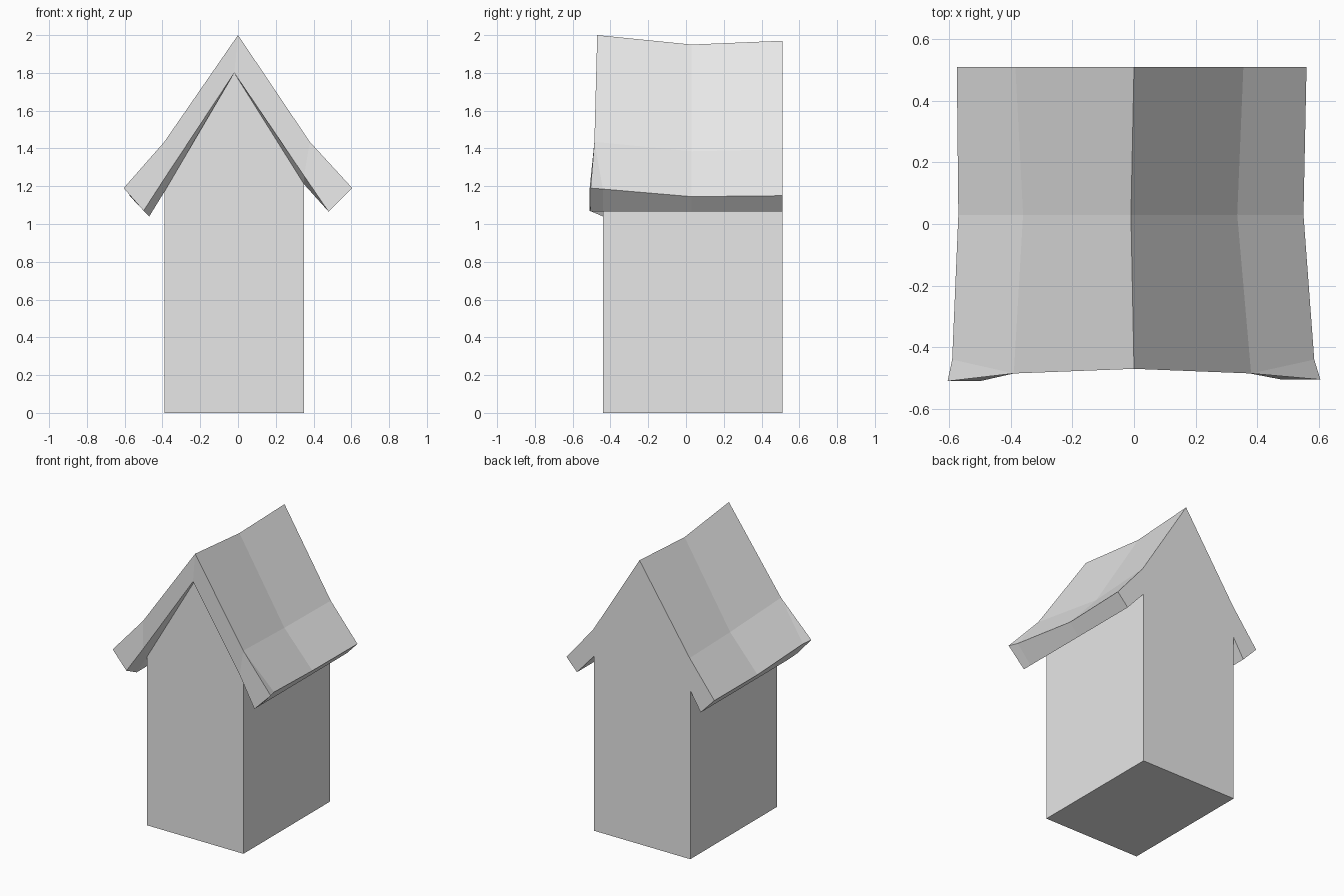
import bpy
import bmesh

default_cube = bpy.data.objects.get("Cube")
if default_cube:
    bpy.data.objects.remove(default_cube, do_unlink=True)

# One plain grey for the whole house
grey = bpy.data.materials.new("plain_grey")
grey.use_nodes = True
colour = (0.8, 0.8, 0.8, 1)
grey.diffuse_color = colour
grey.node_tree.nodes["Principled BSDF"].inputs["Base Color"].default_value = colour


def finish(bm, name):
    """Turn a bmesh into a flat-shaded object."""
    bmesh.ops.remove_doubles(bm, verts=bm.verts[:], dist=0.0005)
    mesh = bpy.data.meshes.new(name)
    bm.to_mesh(mesh)
    bm.free()
    mesh.materials.append(grey)
    obj = bpy.data.objects.new(name, mesh)
    bpy.context.scene.collection.objects.link(obj)
    return obj


# Shared gable outline, where the walls meet the underside of the roof
left_x, right_x = -0.39, 0.35
front_y, back_y = -0.44, 0.51
wall_left, gable_tip, wall_right = (left_x, 1.17), (-0.02, 1.8), (right_x, 1.21)

# Walls: a gabled prism, open where the roof covers it
bm = bmesh.new()
outline = [(left_x, 0), wall_left, gable_tip, wall_right, (right_x, 0)]
front = [bm.verts.new((x, front_y, z)) for x, z in outline]
back = [bm.verts.new((x, back_y, z)) for x, z in outline]
bm.faces.new(front[::-1])
bm.faces.new(back)
for i, k in ((0, 1), (3, 4), (4, 0)):
    bm.faces.new((front[i], front[k], back[k], back[i]))
finish(bm, "walls")


def roof_section(ridge, mid_r, eave_r, lip_r, under_r, tip, under_l, lip_l, eave_l, mid_l):
    """Cross-section of the roof, running clockwise from the ridge."""
    return [ridge, mid_r, eave_r, lip_r, under_r, tip, under_l, lip_l, eave_l, mid_l]


def inner_section(y, ridge, mid_r, eave_r, lip_r, lip_l, eave_l, mid_l):
    """Section whose underside follows the gable of the walls."""
    at = lambda p: (p[0], y, p[1])
    return roof_section(*map(at, (ridge, mid_r, eave_r, lip_r, wall_right,
                                  gable_tip, wall_left, lip_l, eave_l, mid_l)))


# Roof sections: flared front edge, eave bend, sagging middle, back edge
ridge, mid_r, mid_l = (0, -0.47, 2), (0.38, -0.485, 1.435), (-0.39, -0.485, 1.435)
lip_r, lip_l = (0.48, 1.065), (-0.47, 1.04)
front_edge = roof_section(
    ridge, mid_r, (0.605, -0.505, 1.19), (0.48, -0.505, 1.065), (right_x, -0.48, 1.255),
    (-0.02, -0.465, 1.8), (left_x, -0.485, 1.24), (-0.5, -0.51, 1.07),
    (-0.605, -0.51, 1.19), mid_l)
bend = inner_section(front_y, ridge[::2], mid_r[::2], (0.585, 1.185), lip_r,
                     lip_l, (-0.59, 1.185), mid_l[::2])
# the upper slopes do not bend, so they share the front points
bend[0], bend[1], bend[9] = ridge, mid_r, mid_l
middle = inner_section(0.03, (-0.01, 1.95), (0.335, 1.385), (0.55, 1.145), lip_r,
                       lip_l, (-0.57, 1.145), (-0.36, 1.385))
back_edge = inner_section(back_y, (0, 1.97), (0.355, 1.395), (0.56, 1.15), lip_r,
                          lip_l, (-0.575, 1.15), (-0.385, 1.395))

# Roof: loft through the sections, closed at both ends
bm = bmesh.new()
rings = [[bm.verts.new(p) for p in s] for s in (front_edge, bend, middle, back_edge)]
for j, (a, b) in enumerate(zip(rings, rings[1:])):
    for i in range(len(a)):
        k = (i + 1) % len(a)
        hidden_by_walls = j > 0 and i in (4, 5)
        if not hidden_by_walls:
            bm.faces.new((a[i], a[k], b[k], b[i]))
for cap in ((0, 1, 4, 5), (1, 2, 3, 4), (0, 5, 6, 9), (9, 6, 7, 8)):
    bm.faces.new([rings[0][i] for i in reversed(cap)])
    bm.faces.new([rings[-1][i] for i in cap])
finish(bm, "roof")
